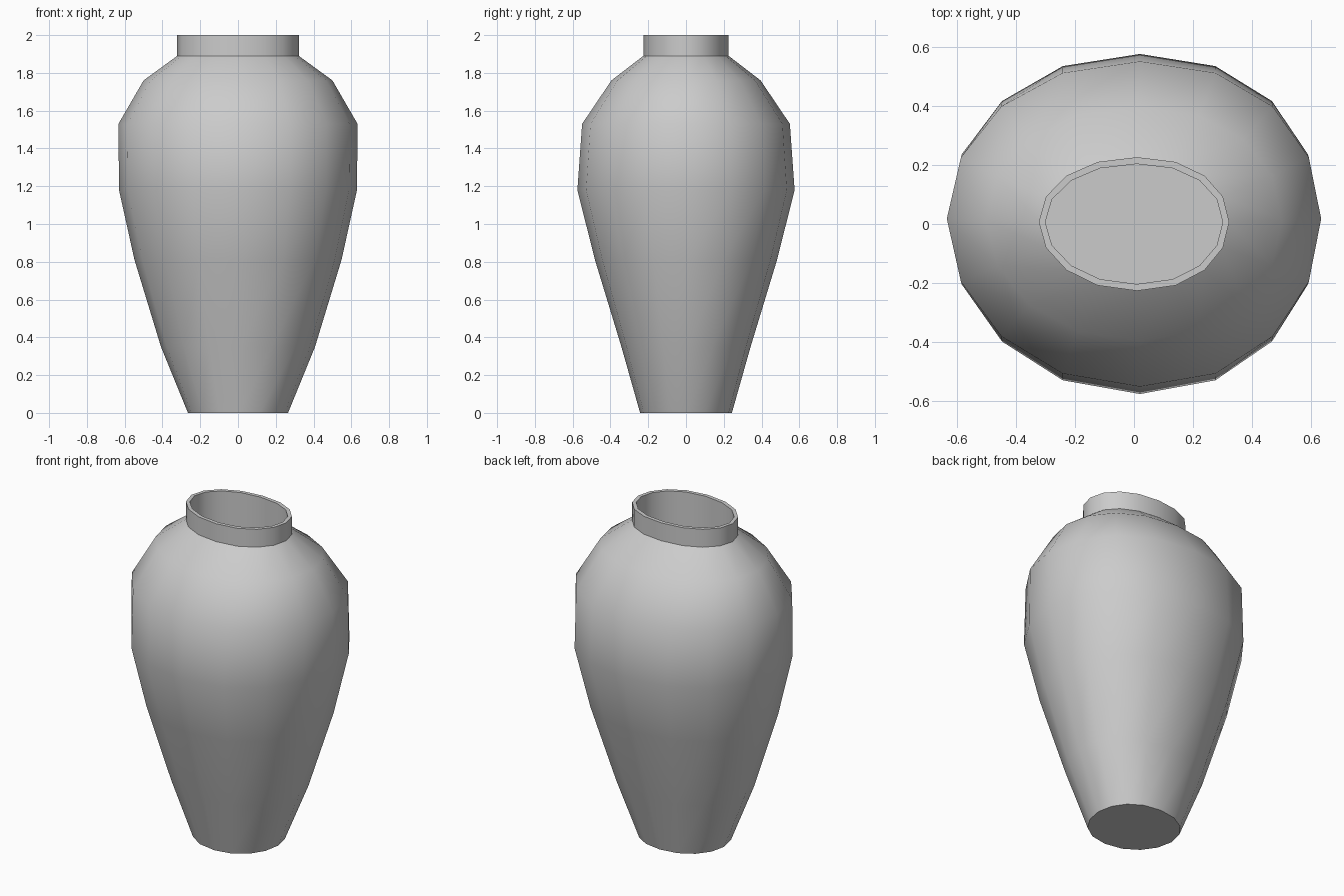
import bpy, bmesh, math

if "Cube" in bpy.data.objects:
    bpy.data.objects.remove(bpy.data.objects["Cube"])

SIDES = 16


def ring(bm, rx, ry, z):
    """One slightly squared oval cross-section, with a small skew."""
    verts = []
    for i in range(SIDES):
        t = 2 * math.pi * i / SIDES
        c, s = math.cos(t), math.sin(t)
        x = rx * (math.copysign(abs(c) ** 0.93, c) + 0.032 * s * s)
        y = ry * (s + 0.032 * c * c)
        verts.append(bm.verts.new((x, y, z)))
    return verts


def loft(name, profile, cap_start=False, cap_end=False):
    """Join a stack of oval rings (rx, ry, z) into one object."""
    bm = bmesh.new()
    rings = [ring(bm, *p) for p in profile]
    for a, b in zip(rings, rings[1:]):
        for i in range(SIDES):
            j = (i + 1) % SIDES
            bm.faces.new((a[i], a[j], b[j], b[i]))
    if cap_start:
        bm.faces.new(rings[0][::-1])
    if cap_end:
        bm.faces.new(rings[-1])
    mesh = bpy.data.meshes.new(name)
    bm.to_mesh(mesh)
    bm.free()
    obj = bpy.data.objects.new(name, mesh)
    bpy.context.collection.objects.link(obj)
    bpy.ops.object.select_all(action='DESELECT')
    obj.select_set(True)
    bpy.context.view_layer.objects.active = obj
    bpy.ops.object.shade_smooth_by_angle(angle=math.radians(42))
    return obj


# Rounded body, tapering to the foot
loft("vase_body", [
    (0.265, 0.243, 0.0),
    (0.408, 0.342, 0.35),
    (0.548, 0.482, 0.81),
    (0.630, 0.575, 1.18),
    (0.633, 0.550, 1.53),
    (0.500, 0.395, 1.76),
    (0.322, 0.226, 1.89),
], cap_start=True)

# Straight neck, rim and the hollow inside the mouth
loft("vase_neck", [
    (0.322, 0.226, 1.89),
    (0.322, 0.226, 2.0),
    (0.300, 0.203, 2.0),
    (0.300, 0.203, 1.5),
], cap_end=True)
